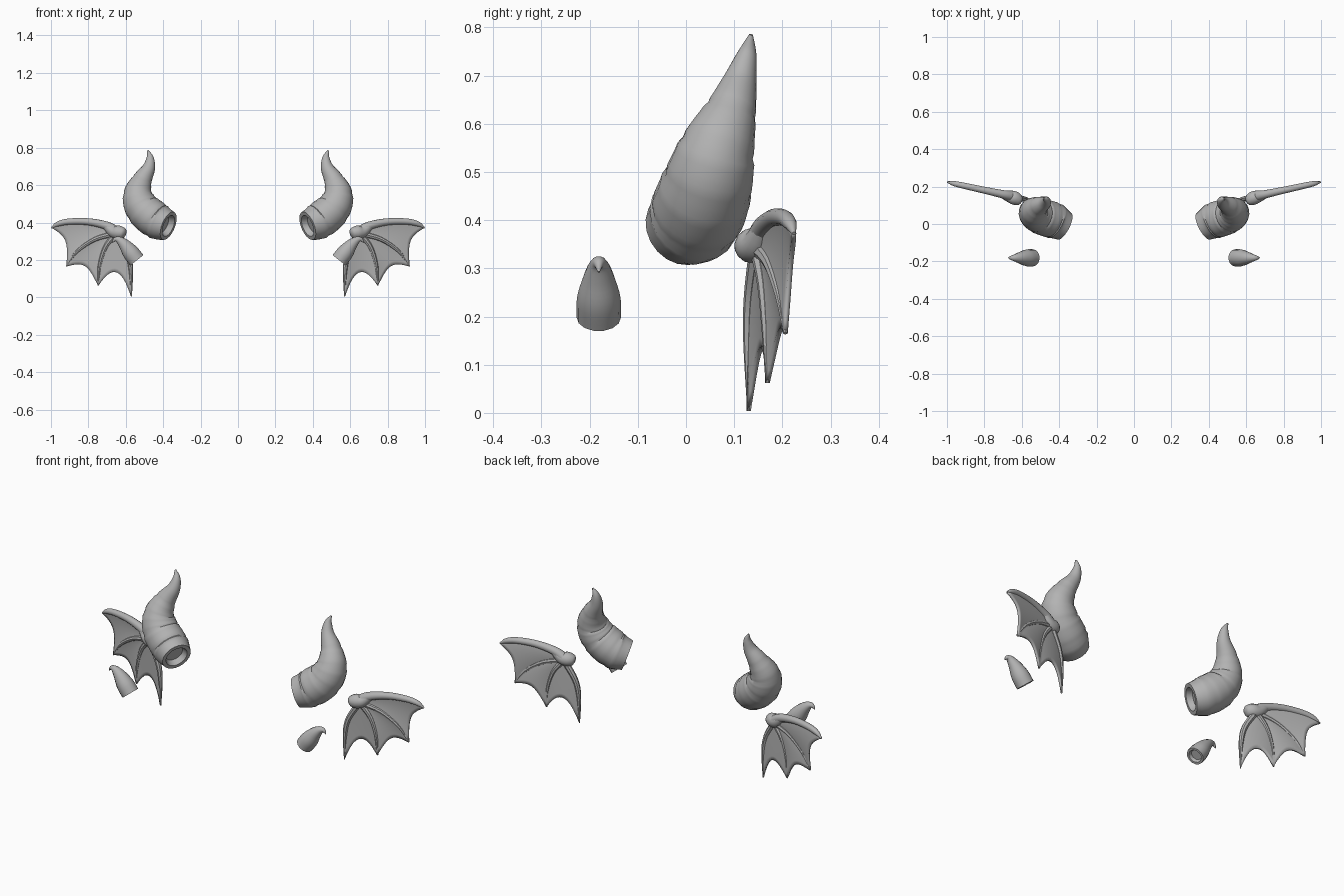
import bpy, bmesh, math
from mathutils import Vector

if "Cube" in bpy.data.objects:
    bpy.data.objects.remove(bpy.data.objects["Cube"])

grey = bpy.data.materials.new("warm_grey")
grey.diffuse_color = (0.45, 0.45, 0.45, 1)
grey.use_nodes = True
grey.node_tree.nodes["Principled BSDF"].inputs["Base Color"].default_value = grey.diffuse_color


def finish(name, bm):
    """Turn a bmesh into a smooth, mirrored object."""
    bmesh.ops.recalc_face_normals(bm, faces=bm.faces)
    me = bpy.data.meshes.new(name)
    bm.to_mesh(me)
    bm.free()
    me.materials.append(grey)
    ob = bpy.data.objects.new(name, me)
    bpy.context.collection.objects.link(ob)
    bpy.ops.object.select_all(action='DESELECT')
    bpy.context.view_layer.objects.active = ob
    ob.select_set(True)
    bpy.ops.object.shade_smooth_by_angle(angle=math.radians(40))
    ob.modifiers.new("both_sides", 'MIRROR').use_mirror_merge = False
    return ob


def spline(keys, steps):
    """Smooth curve through (x, y, z, radius) keys."""
    k = [Vector(p) for p in keys]
    k = [2 * k[0] - k[1]] + k + [2 * k[-1] - k[-2]]
    out = []
    for i in range(1, len(k) - 2):
        a, b, c, d = k[i - 1:i + 3]
        for s in range(steps):
            t = s / steps
            out.append(0.5 * (2 * b + (c - a) * t + (2 * a - 5 * b + 4 * c - d) * t * t
                              + (3 * b - a - 3 * c + d) * t ** 3))
    return out + [k[-2]]


def tube(bm, path, sides, hollow=0.0):
    """Sweep a circle along the path; optionally sink a hollow into the first end."""
    pts = [p.to_3d() for p in path]
    rings, n = [], None
    for i, p in enumerate(pts):
        t = (pts[min(i + 1, len(pts) - 1)] - pts[max(i - 1, 0)]).normalized()
        n = t.orthogonal() if n is None else n
        n = (n - t * n.dot(t)).normalized()
        b = t.cross(n)
        r = max(path[i].w, 0.001)

        def ring(centre, rad):
            return [bm.verts.new(centre + rad * (n * math.cos(a) + b * math.sin(a)))
                    for a in (2 * math.pi * j / sides for j in range(sides))]
        if i == 0 and hollow:
            rings += [ring(p + t * hollow, r * 0.6), ring(p, r * 0.75)]
        rings.append(ring(p, r))
    for a, b in zip(rings, rings[1:]):
        for j in range(sides):
            m = (j + 1) % sides
            bm.faces.new((a[j], a[m], b[m], b[j]))
    bm.faces.new(rings[0])
    bm.faces.new(rings[-1])


# Large curled horn with overlapping growth segments
horn_keys = [(.372, -.012, .382, .080), (.435, .020, .410, .098), (.510, .045, .475, .094),
             (.535, .066, .550, .079), (.513, .093, .625, .054), (.478, .112, .690, .035),
             (.470, .127, .745, .020), (.483, .135, .785, .004)]
steps = 6
horn = spline(horn_keys, steps)
for seam in (6, 12, 18, 24):
    horn[seam].w *= 0.965
    horn[seam - 1].w *= 1.015
bm = bmesh.new()
tube(bm, horn, 20, 0.03)
finish("horn", bm)

# Small hooked claw
claw_keys = [(.541, -.181, .198, .046), (.574, -.181, .240, .045), (.606, -.181, .280, .033),
             (.636, -.181, .306, .020), (.658, -.181, .309, .011), (.672, -.181, .292, .002)]
bm = bmesh.new()
tube(bm, spline(claw_keys, 4), 14, 0.015)
finish("claw", bm)


# Wing lies in a slanted plane: depth follows x
def wing_y(x):
    return .130 + (x - .57) * .22


def wing_path(keys, steps):
    return spline([(x, wing_y(x), z, r) for x, z, r in keys], steps)


N = 12
arm = wing_path([(.645, .345, .030), (.70, .382, .023), (.80, .404, .019),
                 (.90, .405, .017), (.96, .393, .014), (.997, .372, .004)], 6)
fingers = [
    [(.660, .340, .016), (.765, .310, .013), (.860, .245, .010), (.917, .165, .004)],
    [(.658, .335, .016), (.710, .265, .013), (.740, .165, .010), (.747, .062, .004)],
    [(.645, .330, .017), (.592, .240, .015), (.573, .150, .012), (.570, .004, .003)],
]
fingers = [wing_path(f, 4) for f in fingers]

bm = bmesh.new()
tube(bm, arm, 12)
finish("wing_arm", bm)

bm = bmesh.new()
for f in fingers:
    tube(bm, f, 8)
finish("wing_fingers", bm)

# Rounded shoulder joint of the wing
bm = bmesh.new()
shoulder = [(.602, .120, .343, .012), (.612, .125, .345, .028), (.637, .138, .347, .037),
            (.668, .149, .352, .032), (.705, .160, .382, .020)]
tube(bm, spline(shoulder, 4), 14)
finish("wing_shoulder", bm)


# Membrane panels stretched between neighbouring fingers, with scalloped edges
def along(path, u):
    f = max(0, min(u, 1)) * (len(path) - 1)
    i = min(int(f), len(path) - 2)
    return path[i].to_3d().lerp(path[i + 1].to_3d(), f - i)


bm = bmesh.new()
spars = [arm] + fingers
for a, b, scallop in zip(spars, spars[1:], (.20, .19, .27)):
    grid = []
    for i in range(N + 1):
        row = []
        for j in range(N + 1):
            v = j / N
            sag = 4 * v * (1 - v)
            u = i / N * (1 - scallop * sag)
            p = along(a, u).lerp(along(b, u), v)
            p.y += .012 * sag * u
            row.append(bm.verts.new(p))
        grid.append(row)
    for i in range(N):
        for j in range(N):
            bm.faces.new((grid[i][j], grid[i][j + 1], grid[i + 1][j + 1], grid[i + 1][j]))
bmesh.ops.remove_doubles(bm, verts=bm.verts, dist=.0005)
membrane = finish("wing_membrane", bm)
solid = membrane.modifiers.new("thickness", 'SOLIDIFY')
solid.thickness = .010
solid.offset = 0
